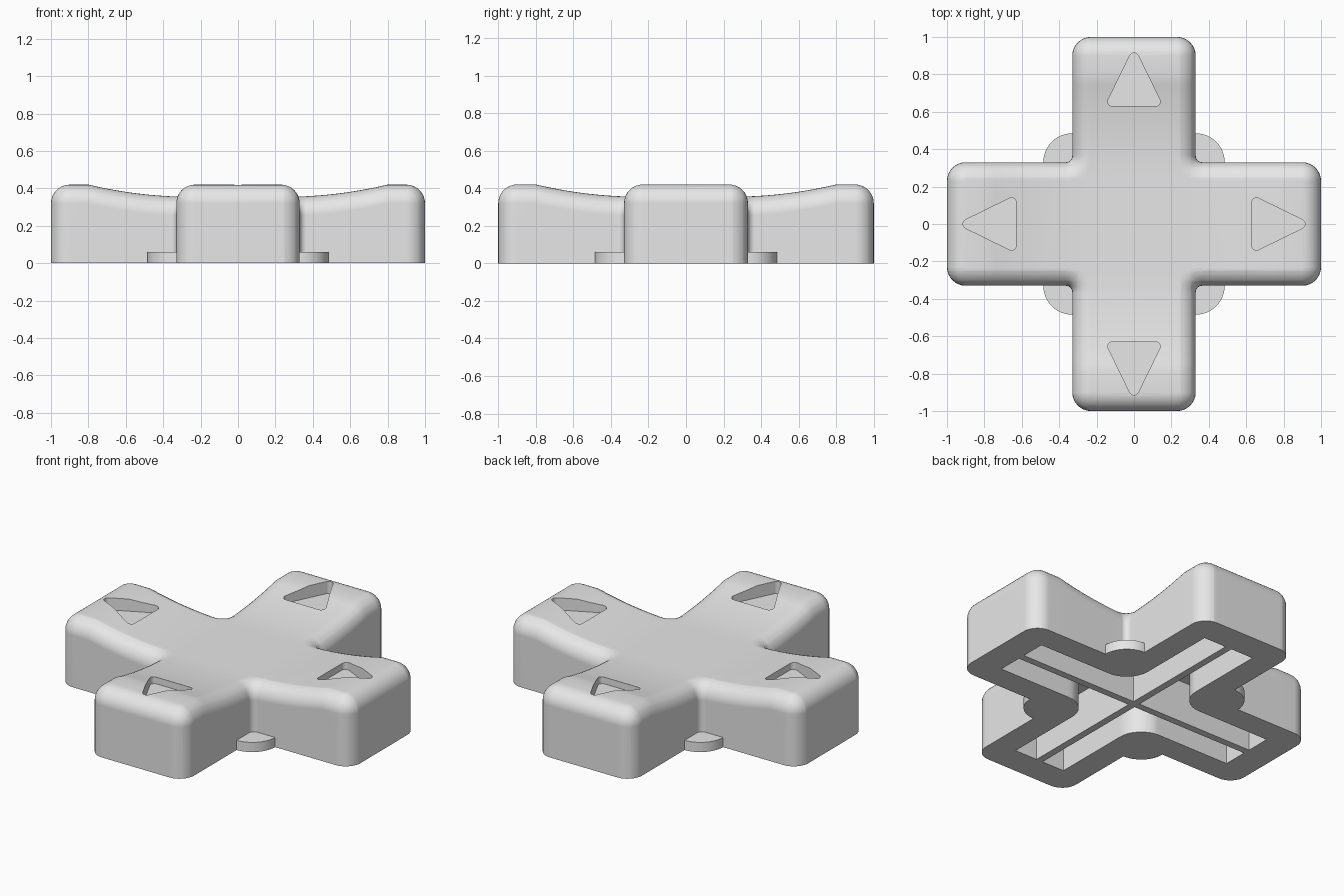
import bpy, bmesh, math
from mathutils import Matrix, Vector

if "Cube" in bpy.data.objects:
    bpy.data.objects.remove(bpy.data.objects["Cube"])

HEIGHT, ROUND = 0.42, 0.1

grey = bpy.data.materials.new("light_grey")
grey.diffuse_color = (0.8, 0.8, 0.8, 1)
grey.use_nodes = True
grey.node_tree.nodes["Principled BSDF"].inputs["Base Color"].default_value = grey.diffuse_color


def arc(cx, cy, r, a0, a1, n=8):
    """Points along an arc, angles in degrees."""
    angles = [math.radians(a0 + (a1 - a0) * i / n) for i in range(n + 1)]
    return [(cx + r * math.cos(a), cy + r * math.sin(a)) for a in angles]


def cross_outline(length, half, corner, fillet, inset=0.0):
    """Plus-shaped outline with rounded outer and inner corners."""
    c, f = length - corner, half + fillet
    quarter = (arc(c, corner - half, corner - inset, -90, 0)
               + arc(c, half - corner, corner - inset, 0, 90)
               + arc(f, f, fillet + inset, 270, 180))
    pts = []
    for k in range(4):
        rot = Matrix.Rotation(k * math.pi / 2, 2)
        pts += [tuple(rot @ Vector(p)) for p in quarter]
    return pts


def loft(bm, rings):
    """Closed solid through a stack of (outline, z) rings."""
    loops = [[bm.verts.new((x, y, z)) for x, y in pts] for pts, z in rings]
    n = len(loops[0])
    for a, b in zip(loops, loops[1:]):
        for i in range(n):
            j = (i + 1) % n
            bm.faces.new((a[i], a[j], b[j], b[i]))
    bm.faces.new(loops[0][::-1])
    bm.faces.new(loops[-1])


def clean(bm):
    bmesh.ops.remove_doubles(bm, verts=bm.verts[:], dist=1e-5)
    bmesh.ops.recalc_face_normals(bm, faces=bm.faces[:])


def finish(bm, name):
    mesh = bpy.data.meshes.new(name)
    bm.to_mesh(mesh)
    bm.free()
    mesh.materials.append(grey)
    obj = bpy.data.objects.new(name, mesh)
    bpy.context.collection.objects.link(obj)
    return obj


def activate(obj):
    bpy.ops.object.select_all(action='DESELECT')
    obj.select_set(True)
    bpy.context.view_layer.objects.active = obj


def dish(x, y):
    """Drop of the top surface: flat tips curving down to the centre."""
    t = (max(abs(x), abs(y)) - 0.25) / 0.55
    return 0.065 * (1 - min(max(t, 0), 1) ** 2)


# Cross-shaped pad with a rounded top edge
bm = bmesh.new()
rings = [(cross_outline(1, 0.33, 0.1, 0.035), 0)]
for k in range(9):
    a = math.pi / 2 * k / 8
    rings.append((cross_outline(1, 0.33, 0.1, 0.035, ROUND * (1 - math.cos(a))),
                  HEIGHT - ROUND * (1 - math.sin(a))))
loft(bm, rings)
clean(bm)

# Slice across the arms, then sink the top into a dish
for axis in (Vector((1, 0, 0)), Vector((0, 1, 0))):
    for side in (-1, 1):
        for k in range(11):
            bmesh.ops.bisect_plane(
                bm, geom=bm.verts[:] + bm.edges[:] + bm.faces[:], dist=1e-5,
                plane_co=axis * side * (0.25 + 0.055 * k), plane_no=axis)
for v in bm.verts:
    if v.co.z > 0.3:
        v.co.z -= dish(v.co.x, v.co.y)
pad = finish(bm, "cross_pad")

# Cutter for the hollow underside
bm = bmesh.new()
cavity = cross_outline(0.825, 0.175, 0, 0.155)
loft(bm, [(cavity, -0.1), (cavity, 0.26)])
clean(bm)
cutters = [finish(bm, "cavity_cutter")]

# Cutter for the four rounded arrow recesses
bm = bmesh.new()
tri = (arc(0.115, 0.655, 0.025, -90, 26, 5) + arc(0, 0.89, 0.025, 26, 154, 5)
       + arc(-0.115, 0.655, 0.025, 154, 270, 5))
for k in range(4):
    rot = Matrix.Rotation(k * math.pi / 2, 2)
    pts = [tuple(rot @ Vector(p)) for p in tri]
    loft(bm, [(pts, 0.345), (pts, 0.6)])
clean(bm)
cutters.append(finish(bm, "arrow_cutter"))

activate(pad)
for cutter in cutters:
    mod = pad.modifiers.new("cut", 'BOOLEAN')
    mod.operation = 'DIFFERENCE'
    mod.solver = 'EXACT'
    mod.object = cutter
    bpy.ops.object.modifier_apply(modifier=mod.name)
for cutter in cutters:
    bpy.data.objects.remove(cutter)
bpy.ops.object.shade_smooth_by_angle(angle=math.radians(30))
weighted = pad.modifiers.new("even_shading", 'WEIGHTED_NORMAL')
weighted.keep_sharp = True

# Thin crossing ribs inside the hollow
W = 0.022
for name, x0, x1, y0, y1 in (("long_rib", -W, W, -0.825, 0.825),
                             ("left_rib", -0.825, -W, -W, W),
                             ("right_rib", W, 0.825, -W, W)):
    bm = bmesh.new()
    box = [(x0, y0), (x1, y0), (x1, y1), (x0, y1)]
    loft(bm, [(box, 0), (box, 0.26)])
    clean(bm)
    finish(bm, name)

# Quarter-round tabs in the inner corners
for k in range(4):
    bm = bmesh.new()
    rot = Matrix.Rotation(k * math.pi / 2, 2)
    pts = [tuple(rot @ Vector(p))
           for p in [(0.33, 0.33)] + arc(0.33, 0.33, 0.155, 0, 90, 14)]
    loft(bm, [(pts, 0), (pts, 0.06)])
    clean(bm)
    tab = finish(bm, "corner_tab")
    activate(tab)
    bpy.ops.object.shade_smooth_by_angle(angle=math.radians(30))
